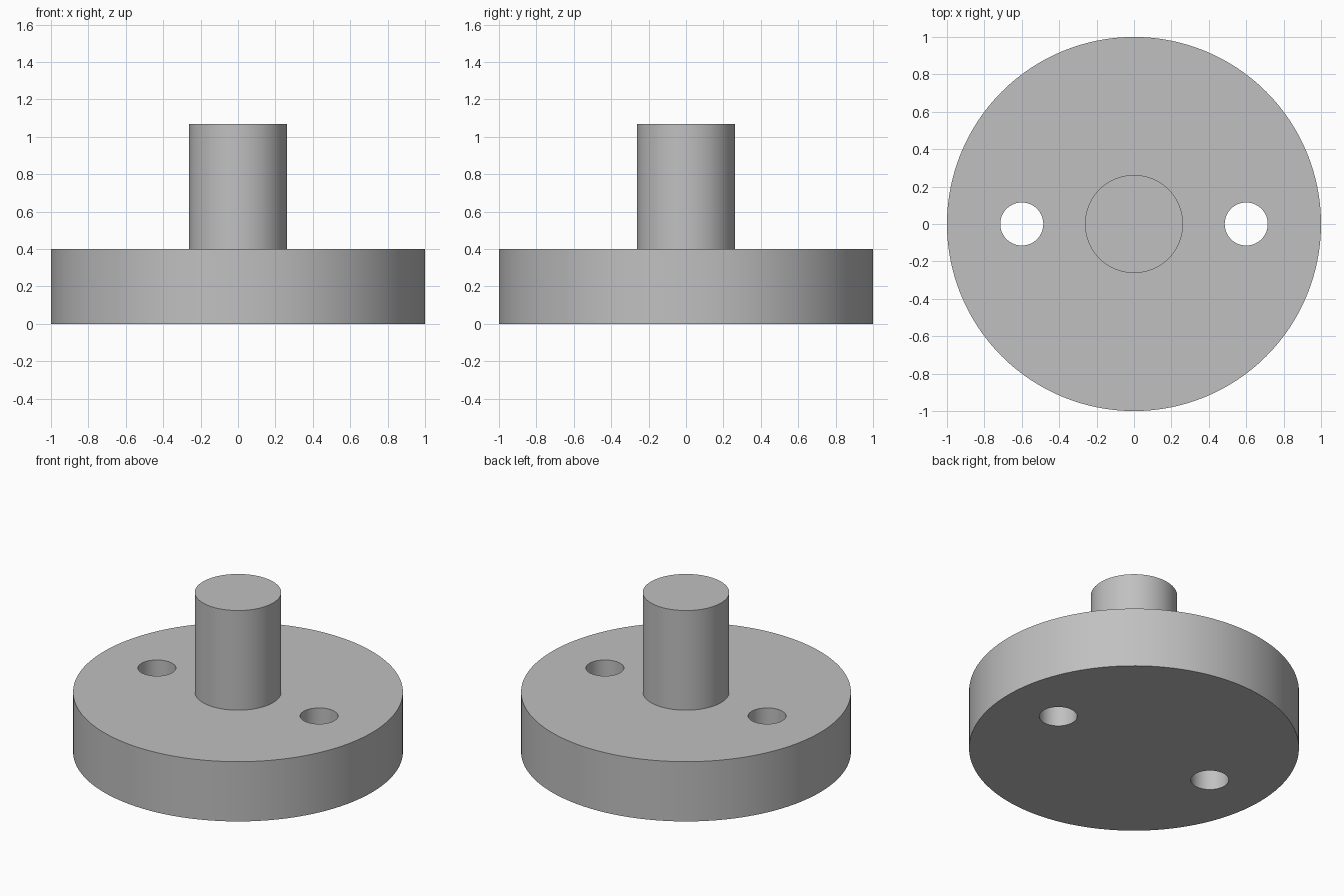
import bpy

# Dimensions
FLANGE_RADIUS, FLANGE_HEIGHT = 1.0, 0.4
SHAFT_RADIUS, SHAFT_TOP = 0.262, 1.067
HOLE_RADIUS, HOLE_OFFSET = 0.115, 0.6

cube = bpy.data.objects.get("Cube")
if cube:
    bpy.data.objects.remove(cube, do_unlink=True)

# Single plain grey material
grey = bpy.data.materials.new("plain_grey")
grey.use_nodes = True
colour = (0.53, 0.53, 0.53, 1)
grey.diffuse_color = colour
grey.node_tree.nodes["Principled BSDF"].inputs["Base Color"].default_value = colour


def cylinder(name, radius, bottom, top, x=0, sides=128):
    """Upright cylinder between two heights."""
    bpy.ops.mesh.primitive_cylinder_add(
        vertices=sides, radius=radius, depth=top - bottom,
        location=(x, 0, (bottom + top) / 2))
    obj = bpy.context.object
    obj.name = obj.data.name = name
    obj.data.materials.append(grey)
    return obj


def smooth(obj):
    bpy.ops.object.select_all(action="DESELECT")
    obj.select_set(True)
    bpy.context.view_layer.objects.active = obj
    bpy.ops.object.shade_smooth_by_angle()


# Round flange and the shaft standing on it
flange = cylinder("flange", FLANGE_RADIUS, 0, FLANGE_HEIGHT)
shaft = cylinder("shaft", SHAFT_RADIUS, FLANGE_HEIGHT, SHAFT_TOP)

# Two through holes, one on each side
for side, sign in (("left", 1), ("right", -1)):
    cutter = cylinder(f"{side}_hole_cutter", HOLE_RADIUS, -0.1,
                      FLANGE_HEIGHT + 0.1, sign * HOLE_OFFSET, 64)
    cut = flange.modifiers.new(f"{side}_hole", "BOOLEAN")
    cut.operation = "DIFFERENCE"
    cut.solver = "EXACT"
    cut.object = cutter
    bpy.context.view_layer.objects.active = flange
    bpy.ops.object.modifier_apply(modifier=cut.name)
    bpy.data.objects.remove(cutter, do_unlink=True)

for part in (flange, shaft):
    smooth(part)
